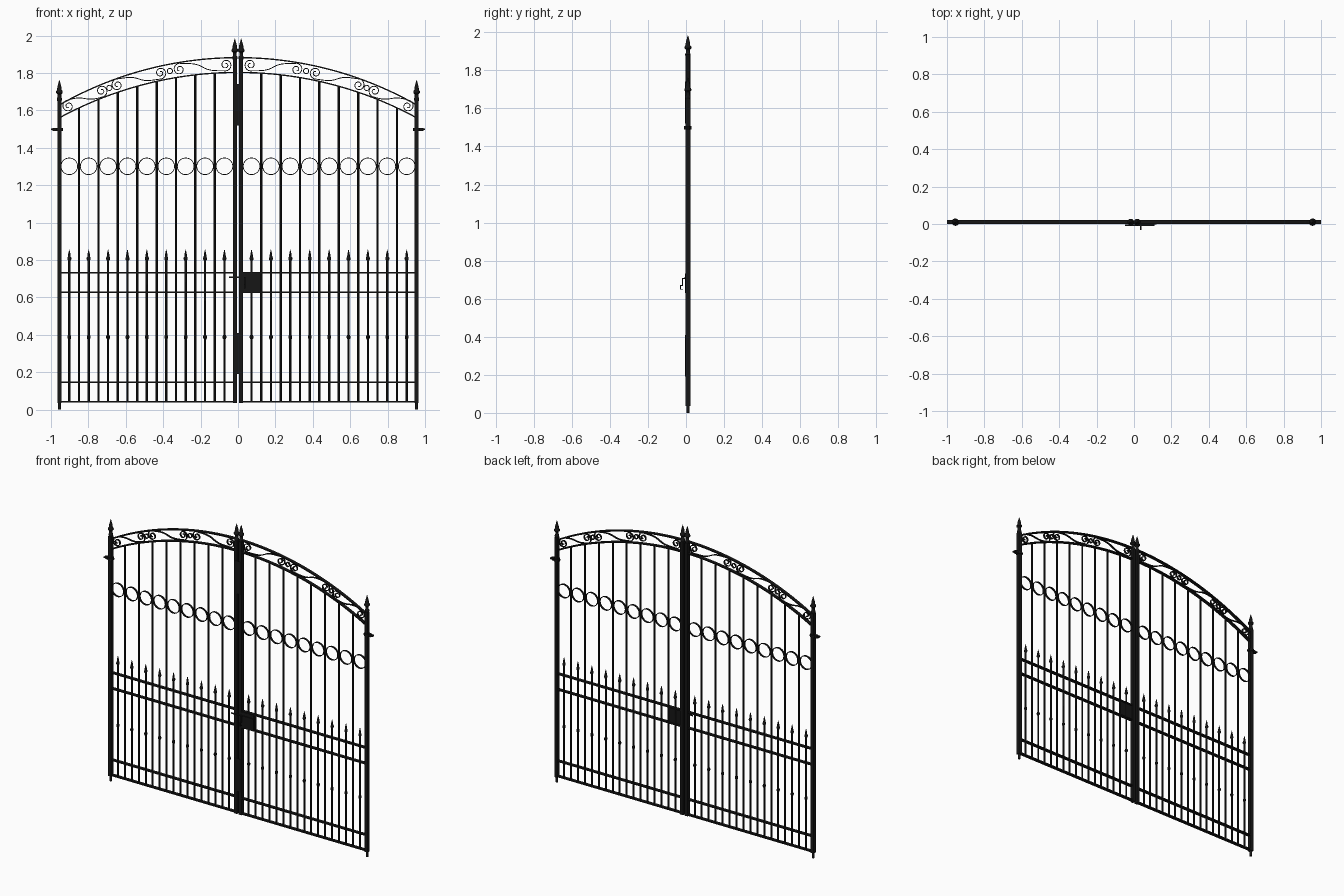
import bpy, bmesh, math
from mathutils import Vector

if "Cube" in bpy.data.objects:
    bpy.data.objects.remove(bpy.data.objects["Cube"])

Y = 0.01          # depth centre of the gate
black = bpy.data.materials.new("black iron")
black.diffuse_color = (0.008, 0.008, 0.008, 1)
black.use_nodes = True
black.node_tree.nodes["Principled BSDF"].inputs["Base Color"].default_value = black.diffuse_color


def finish(name, bm, mirror=True):
    bmesh.ops.recalc_face_normals(bm, faces=bm.faces)
    me = bpy.data.meshes.new(name)
    bm.to_mesh(me)
    bm.free()
    me.materials.append(black)
    ob = bpy.data.objects.new(name, me)
    bpy.context.collection.objects.link(ob)
    bpy.ops.object.select_all(action='DESELECT')
    ob.select_set(True)
    bpy.context.view_layer.objects.active = ob
    bpy.ops.object.shade_smooth_by_angle(angle=math.radians(40))
    if mirror:
        ob.modifiers.new("mirror", 'MIRROR').use_mirror_merge = False
    return ob


def lathe(bm, x, prof, n=10, y=Y):
    """Turned part: profile of (radius, z) around a vertical axis."""
    rings = [[bm.verts.new((x + r * math.cos(2 * math.pi * i / n),
                            y + r * math.sin(2 * math.pi * i / n), z))
              for i in range(n)] for r, z in prof]
    for a, b in zip(rings, rings[1:]):
        for i in range(n):
            j = (i + 1) % n
            bm.faces.new((a[i], a[j], b[j], b[i]))
    bm.faces.new(rings[0])
    bm.faces.new(rings[-1])


def box(bm, x0, x1, y0, y1, z0, z1):
    vs = bmesh.ops.create_cube(bm, size=1)["verts"]
    for v in vs:
        v.co = ((x0 + x1) / 2 + v.co.x * (x1 - x0),
                (y0 + y1) / 2 + v.co.y * (y1 - y0),
                (z0 + z1) / 2 + v.co.z * (z1 - z0))


def band(bm, pts, t, d, closed=False):
    """Flat bar of thickness t and depth d following (x, z) points."""
    n = len(pts)
    rings = []
    for i, p in enumerate(pts):
        a = pts[(i - 1) % n] if closed or i else p
        b = pts[(i + 1) % n] if closed or i < n - 1 else p
        k = (b - a).normalized()
        nv = Vector((-k.y, k.x)) * t / 2
        rings.append([bm.verts.new((p.x + s * nv.x, Y + e * d / 2, p.y + s * nv.y))
                      for s, e in ((1, 1), (1, -1), (-1, -1), (-1, 1))])
    for i in range(n if closed else n - 1):
        a, b = rings[i], rings[(i + 1) % n]
        for k in range(4):
            m = (k + 1) % 4
            bm.faces.new((a[k], a[m], b[m], b[k]))
    if not closed:
        bm.faces.new(rings[0])
        bm.faces.new(rings[-1])


def circle(x, z, r, n):
    return [Vector((x + r * math.cos(2 * math.pi * i / n),
                    z + r * math.sin(2 * math.pi * i / n))) for i in range(n)]


def finial(z, s=1.0):
    """Slender spear profile whose tip is 0.11 * s above z."""
    return [(r * s, z + h * s) for r, h in
            ((.012, 0), (.014, .006), (.014, .014), (.010, .020), (.010, .036),
             (.018, .044), (.018, .052), (.012, .060), (.011, .075), (.001, .112))]


def outer(x):
    return 1.882 - 1.93 + math.sqrt(1.93 ** 2 - x * x)


def inner(x):
    return 1.803 - 2.0 + math.sqrt(4.0 - x * x)


# square posts with spear tops, outer ones on a pivot pin
bm = bmesh.new()
lathe(bm, -0.955, [(.008, 0), (.008, .04)], 12)
box(bm, -.966, -.944, Y - .0125, Y + .0125, .035, 1.65)
lathe(bm, -0.955, finial(1.65), 12)
finish("outer_post", bm)
bm = bmesh.new()
box(bm, -.028, -.006, Y - .0125, Y + .0125, .035, 1.872)
lathe(bm, -0.017, finial(1.872), 12)
finish("meeting_post", bm)

# hinge collars and wall bars
bm = bmesh.new()
box(bm, -1.0, -0.935, Y - .011, Y + .011, 1.494, 1.503)
lathe(bm, -0.955, [(.020, 1.490), (.020, 1.507)], 12)
lathe(bm, -0.980, [(.011, 1.490), (.011, 1.507)], 12)
finish("hinge", bm)

# horizontal rails
bm = bmesh.new()
for z in (.043, .146, .627, .733):
    box(bm, -.955, -.017, Y - .011, Y + .011, z - .004, z + .004)
finish("rail", bm)

# arched top bars
bm = bmesh.new()
for f in (outer, inner):
    xs = [-.953 + .936 * i / 32 for i in range(33)]
    band(bm, [Vector((x, f(x))) for x in xs], .007, .022)
finish("arch_bar", bm)

# tall pickets up to the lower arch
step = 0.1037
bm = bmesh.new()
for i in range(8):
    x = -.850 + i * step
    lathe(bm, x, [(.0062, .043), (.0062, inner(x))], 8)
finish("tall_picket", bm)

# short pickets with collar and spear tip
bm = bmesh.new()
for i in range(9):
    x = -.902 + i * step
    lathe(bm, x, [(.0062, .043), (.0062, .376), (.010, .383), (.010, .393),
                  (.0062, .400), (.0062, .796), (.0105, .803), (.0105, .812),
                  (.0072, .818), (.0065, .830), (.0008, .856)], 8)
finish("short_picket", bm)

# ring row between the tall pickets
bm = bmesh.new()
for i in range(9):
    band(bm, circle(-.902 + i * step, 1.301, .0445, 28), .004, .013, True)
finish("ring", bm)


# S scrolls in the arch
def half_scroll(h, R):
    """Spiral at (-h, 0), running out to the middle of the scroll."""
    pts = []
    for i in range(35):
        t = 1 - i / 34
        a = math.radians(70 + 560 * t)
        r = R * (1 - .78 * t)
        pts.append(Vector((-h + r * math.cos(a), r * math.sin(a))))
    a = math.radians(70)
    p0 = pts[-1]
    p1 = p0 + Vector((math.sin(a), -math.cos(a) * .4)) * h * .35
    p2 = Vector((-.3 * h, .22 * h))
    for i in range(1, 9):
        t = i / 8
        pts.append(p0 * (1 - t) ** 3 + p1 * 3 * t * (1 - t) ** 2 + p2 * 3 * t * t * (1 - t))
    return pts


def mid(x):
    return Vector((x, (outer(x) + inner(x)) / 2 + .002))


bm = bmesh.new()
for xa, xb in ((-.907, -.730), (-.645, -.415), (-.313, -.066)):
    A, B = mid(xa), mid(xb)
    u = (B - A).normalized()
    v = Vector((-u.y, u.x))
    half = half_scroll((B - A).length / 2, .033)
    full = half[:-1] + [Vector((0, 0))] + [-p for p in reversed(half[:-1])]
    band(bm, [(A + B) / 2 + u * p.x + v * p.y for p in full], .0045, .012)
for x in (-.688, -.364):
    c = mid(x)
    band(bm, circle(c.x, c.y, .014, 16), .0045, .012, True)
finish("arch_scroll", bm)

# cover plates closing the gap between the meeting posts
bm = bmesh.new()
for z0, z1 in ((.19, .41), (1.52, 1.74)):
    box(bm, -.026, .026, Y - .015, Y - .012, z0, z1)
finish("gap_plate", bm, False)

# lock case, latch bar and handle
bm = bmesh.new()
box(bm, .02, .120, -.004, .012, .63, .733)
finish("lock_case", bm, False)
bm = bmesh.new()
box(bm, -.047, .11, -.010, -.004, .704, .711)
finish("latch_bar", bm, False)
bm = bmesh.new()
box(bm, .033, .039, -.020, -.004, .704, .710)
box(bm, .033, .039, -.020, -.015, .672, .710)
box(bm, .033, .039, -.032, -.015, .668, .672)
box(bm, .033, .039, -.032, -.027, .648, .672)
box(bm, .033, .039, -.032, -.015, .648, .652)
finish("latch_handle", bm, False)
